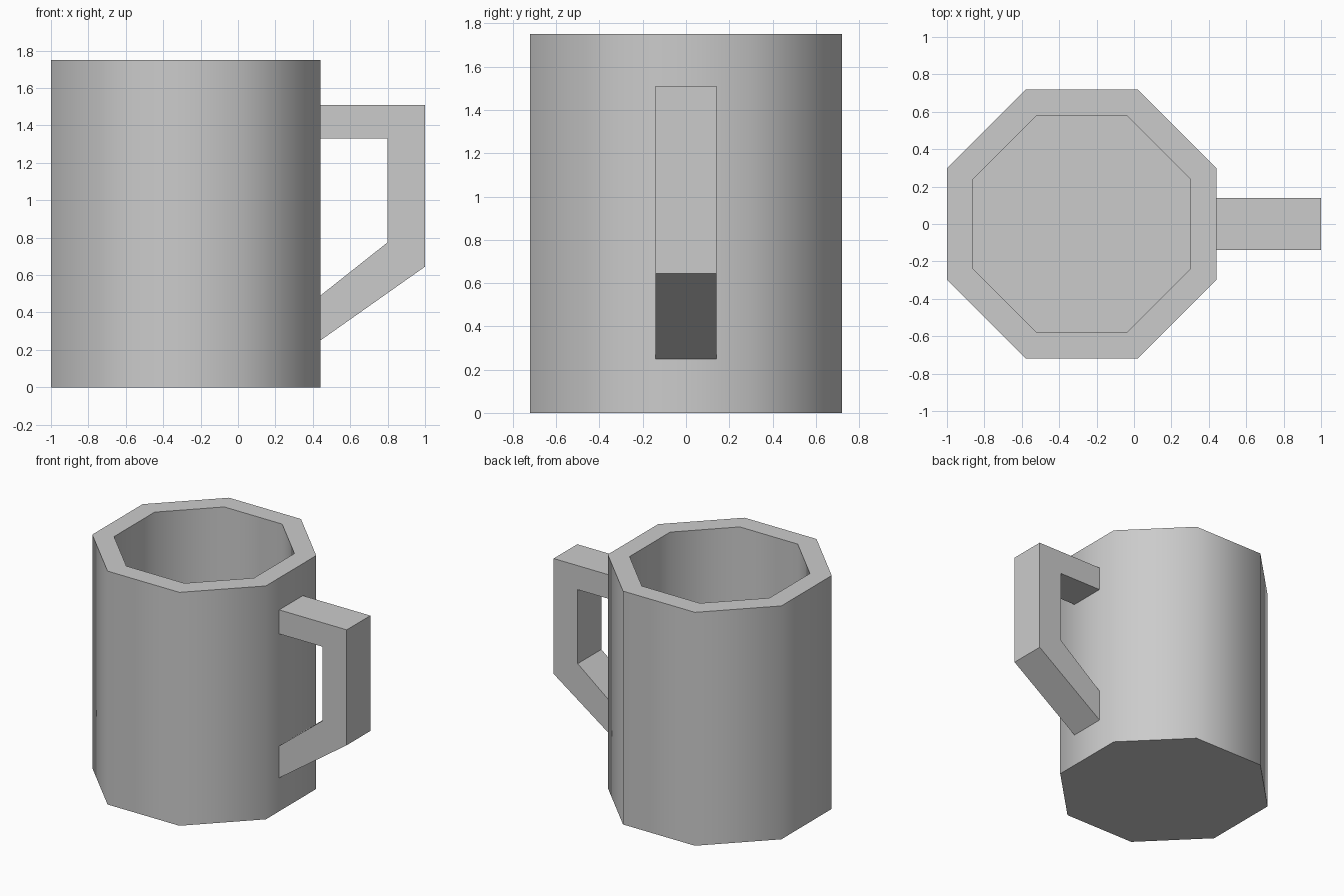
import bpy, bmesh, math

if "Cube" in bpy.data.objects:
    bpy.data.objects.remove(bpy.data.objects["Cube"])

grey = bpy.data.materials.new("plain grey")
grey.use_nodes = True
colour = (0.6, 0.6, 0.6, 1)
grey.diffuse_color = colour
grey.node_tree.nodes["Principled BSDF"].inputs["Base Color"].default_value = colour

SIDES = 8
CENTRE_X = -0.28


def finish(bm, name):
    bmesh.ops.recalc_face_normals(bm, faces=bm.faces)
    mesh = bpy.data.meshes.new(name)
    bm.to_mesh(mesh)
    bm.free()
    mesh.materials.append(grey)
    obj = bpy.data.objects.new(name, mesh)
    bpy.context.collection.objects.link(obj)
    return obj


def ring(bm, apothem, z):
    radius = apothem / math.cos(math.pi / SIDES)
    angles = [math.tau * (i + 0.5) / SIDES for i in range(SIDES)]
    return [bm.verts.new((CENTRE_X + radius * math.cos(a), radius * math.sin(a), z))
            for a in angles]


# Hollow eight-sided cup: outer wall, rim, inner wall and floor
bm = bmesh.new()
rings = [ring(bm, a, z) for a, z in ((0.72, 0), (0.72, 1.75), (0.58, 1.75), (0.58, 0.14))]
for low, high in zip(rings, rings[1:]):
    for i in range(SIDES):
        j = (i + 1) % SIDES
        bm.faces.new((low[i], low[j], high[j], high[i]))
bm.faces.new(rings[0])
bm.faces.new(rings[-1])
cup = finish(bm, "cup")
bpy.ops.object.select_all(action="DESELECT")
cup.select_set(True)
bpy.context.view_layer.objects.active = cup
bpy.ops.object.shade_smooth_by_angle(angle=math.radians(50))

# Angular handle: a strip between two outlines, given width along y
outer = [(0.44, 1.51), (1.0, 1.51), (1.0, 0.645), (0.44, 0.25)]
inner = [(0.44, 1.33), (0.8, 1.33), (0.8, 0.775), (0.44, 0.49)]
bm = bmesh.new()
sections = []
for (ox, oz), (ix, iz) in zip(outer, inner):
    corners = ((ox, -0.14, oz), (ox, 0.14, oz), (ix, 0.14, iz), (ix, -0.14, iz))
    sections.append([bm.verts.new(c) for c in corners])
for a, b in zip(sections, sections[1:]):
    for i in range(4):
        j = (i + 1) % 4
        bm.faces.new((a[i], a[j], b[j], b[i]))
bm.faces.new(sections[0])
bm.faces.new(sections[-1])
finish(bm, "handle")
